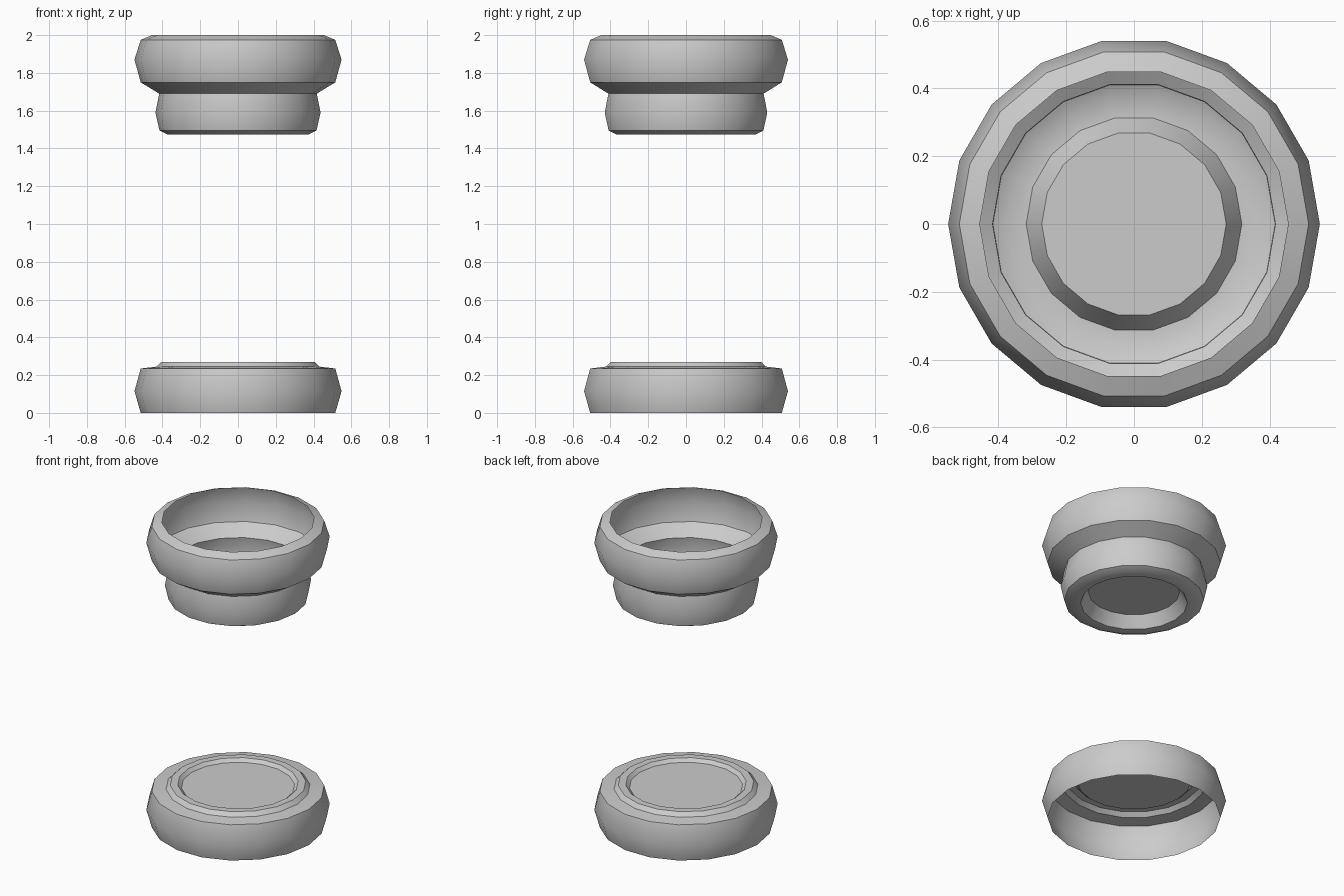
import bpy, bmesh, math

if "Cube" in bpy.data.objects:
    bpy.data.objects.remove(bpy.data.objects["Cube"])

SIDES = 18


def lathe(name, profile):
    """Spin an open (radius, height) profile round z; cap its last ring."""
    bm = bmesh.new()
    rings = []
    for r, z in profile:
        rings.append([bm.verts.new((r * math.cos(2 * math.pi * i / SIDES),
                                    r * math.sin(2 * math.pi * i / SIDES), z))
                      for i in range(SIDES)])
    for a, b in zip(rings, rings[1:]):
        for i in range(SIDES):
            j = (i + 1) % SIDES
            bm.faces.new((a[i], a[j], b[j], b[i]))
    bm.faces.new(rings[-1])
    bmesh.ops.recalc_face_normals(bm, faces=bm.faces)
    mesh = bpy.data.meshes.new(name)
    bm.to_mesh(mesh)
    bm.free()
    obj = bpy.data.objects.new(name, mesh)
    bpy.context.collection.objects.link(obj)
    bpy.ops.object.select_all(action='DESELECT')
    obj.select_set(True)
    bpy.context.view_layer.objects.active = obj
    bpy.ops.object.shade_smooth_by_angle(angle=math.radians(36))
    return obj


# Base: hollow bulging ring, open below, with a raised lip and shallow recess
lathe("base_cap", [(0.515, 0), (0.548, 0.115), (0.515, 0.235), (0.43, 0.245),
                   (0.405, 0.27), (0.36, 0.27), (0.338, 0.25)])

# Top: open bulging collar, narrower neck, and a recessed underside
lathe("top_collar", [(0.455, 2.0), (0.515, 1.975), (0.548, 1.87), (0.515, 1.75),
                     (0.417, 1.69), (0.437, 1.59), (0.416, 1.495),
                     (0.375, 1.475), (0.318, 1.475), (0.272, 1.55)])
